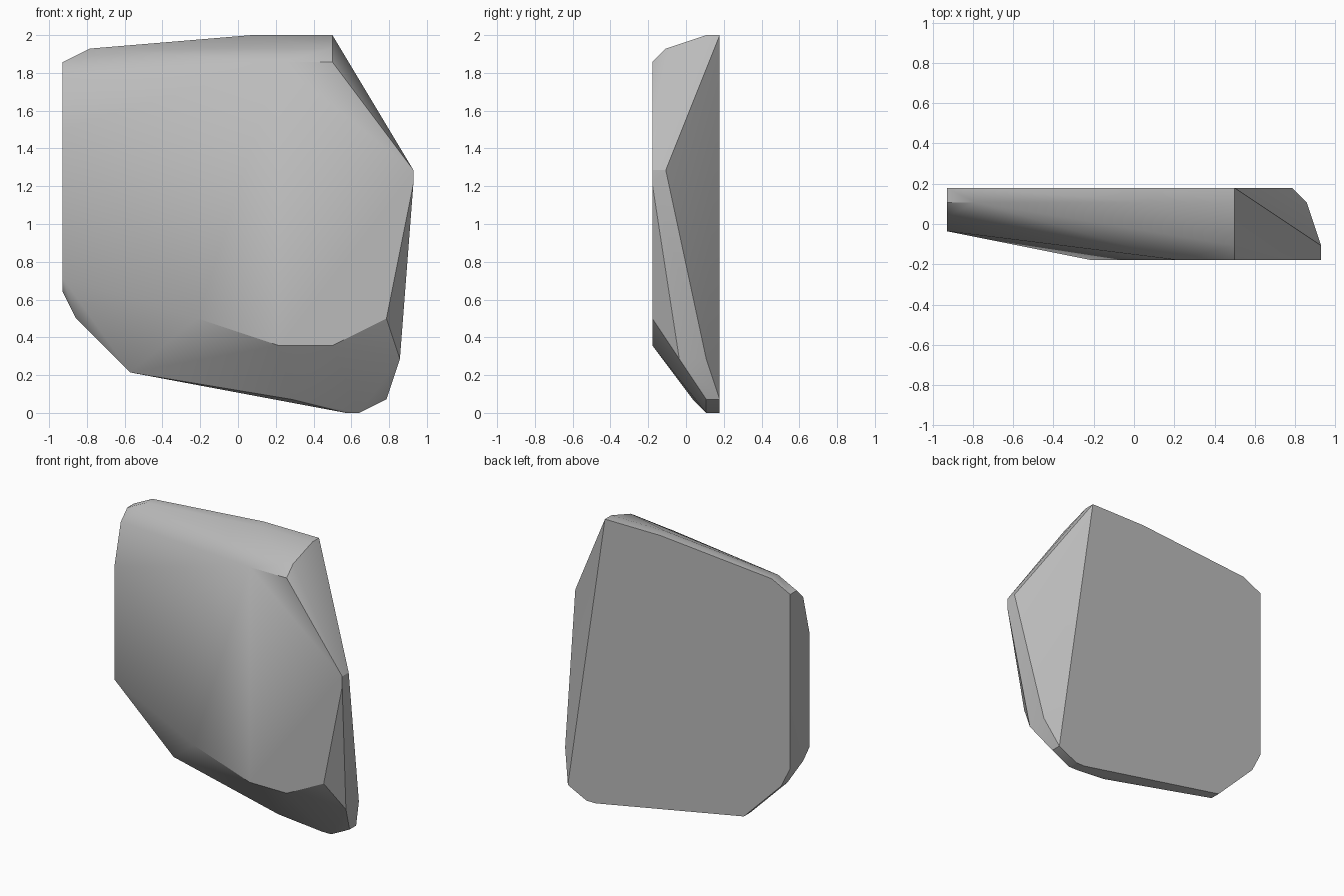
import bpy
import bmesh
import math

cube = bpy.data.objects.get("Cube")
if cube:
    bpy.data.objects.remove(cube, do_unlink=True)

STEP = 1 / 14  # the corners sit on a regular lattice

# Corner outlines (x, z) of the slab, one per depth layer from front to back
LAYERS = [
    [(3, 26), (7, 26), (13, 18), (13, 17), (11, 7), (7, 5), (3, 5), (-3, 7)],
    [(7, 27), (13, 18)],
    [(-13, 21), (-13, 10), (12, 4)],
    [(-13, 25), (-13, 9), (4, 1)],
    [(-13, 26), (-11, 27), (1, 28), (7, 28), (12, 4), (11, 1),
     (9, 0), (8, 0), (-8, 3), (-12, 7)],
    [(-13, 26), (-11, 27), (1, 28), (7, 28), (11, 1), (9, 0),
     (8, 0), (-8, 3), (-12, 7), (-13, 9)],
]


def make_material(name, color):
    mat = bpy.data.materials.new(name)
    mat.use_nodes = True
    mat.diffuse_color = color
    mat.node_tree.nodes["Principled BSDF"].inputs["Base Color"].default_value = color
    return mat


# Rock slab: convex hull around the layered corners
bm = bmesh.new()
middle = (len(LAYERS) - 1) / 2
for depth, outline in enumerate(LAYERS):
    for x, z in outline:
        bm.verts.new((x * STEP, (depth - middle) * STEP, z * STEP))
hull = bmesh.ops.convex_hull(bm, input=bm.verts)
loose = {v for v in hull["geom_interior"] + hull["geom_unused"]
         if isinstance(v, bmesh.types.BMVert)}
bmesh.ops.delete(bm, geom=list(loose), context="VERTS")
bmesh.ops.dissolve_limit(bm, angle_limit=math.radians(0.5),
                         verts=bm.verts, edges=bm.edges)
bmesh.ops.recalc_face_normals(bm, faces=bm.faces)

mesh = bpy.data.meshes.new("rock_slab")
bm.to_mesh(mesh)
bm.free()
mesh.materials.append(make_material("stone_grey", (0.5, 0.5, 0.5, 1)))
rock = bpy.data.objects.new("rock_slab", mesh)
bpy.context.collection.objects.link(rock)

# Soft shading over shallow folds, crisp on the chipped edges
bpy.ops.object.select_all(action="DESELECT")
rock.select_set(True)
bpy.context.view_layer.objects.active = rock
bpy.ops.object.shade_smooth_by_angle(angle=math.radians(30))
